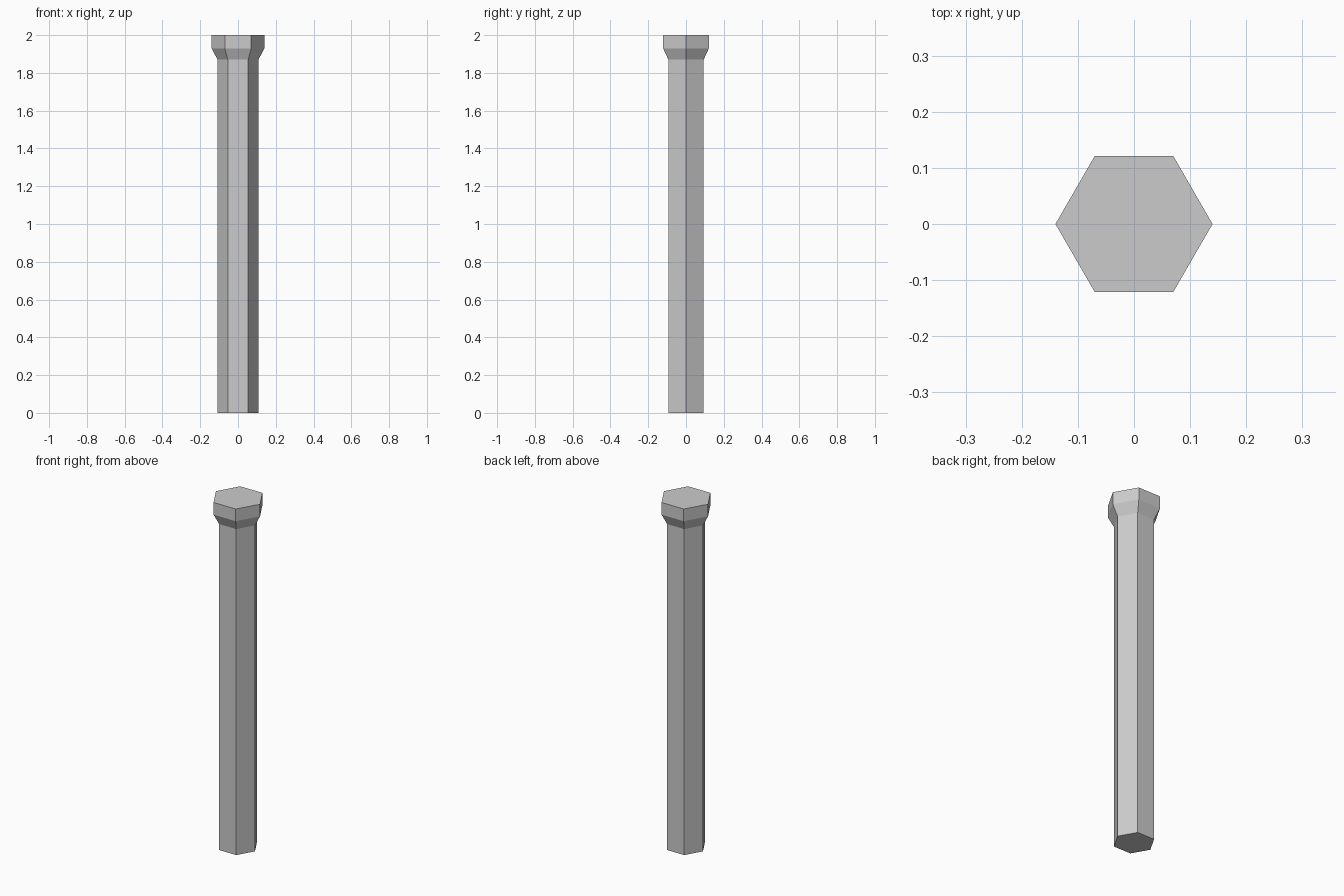
import bpy, bmesh
from math import cos, sin, pi

if "Cube" in bpy.data.objects:
    bpy.data.objects.remove(bpy.data.objects["Cube"])

SIDES = 6
# (radius, height) profile: straight shaft, flare, straight cap
PROFILE = [(0.108, 0.0), (0.108, 1.87), (0.14, 1.93), (0.14, 2.0)]

bm = bmesh.new()
rings = [[bm.verts.new((r * cos(2 * pi * i / SIDES), r * sin(2 * pi * i / SIDES), z))
          for i in range(SIDES)] for r, z in PROFILE]

# Side walls between neighbouring rings
for lower, upper in zip(rings, rings[1:]):
    for i in range(SIDES):
        j = (i + 1) % SIDES
        bm.faces.new((lower[i], lower[j], upper[j], upper[i]))

# Bottom and top ends
bm.faces.new(rings[0][::-1])
bm.faces.new(rings[-1])

mesh = bpy.data.meshes.new("hexagonal_post")
bm.to_mesh(mesh)
bm.free()
bpy.context.collection.objects.link(bpy.data.objects.new("hexagonal_post", mesh))
